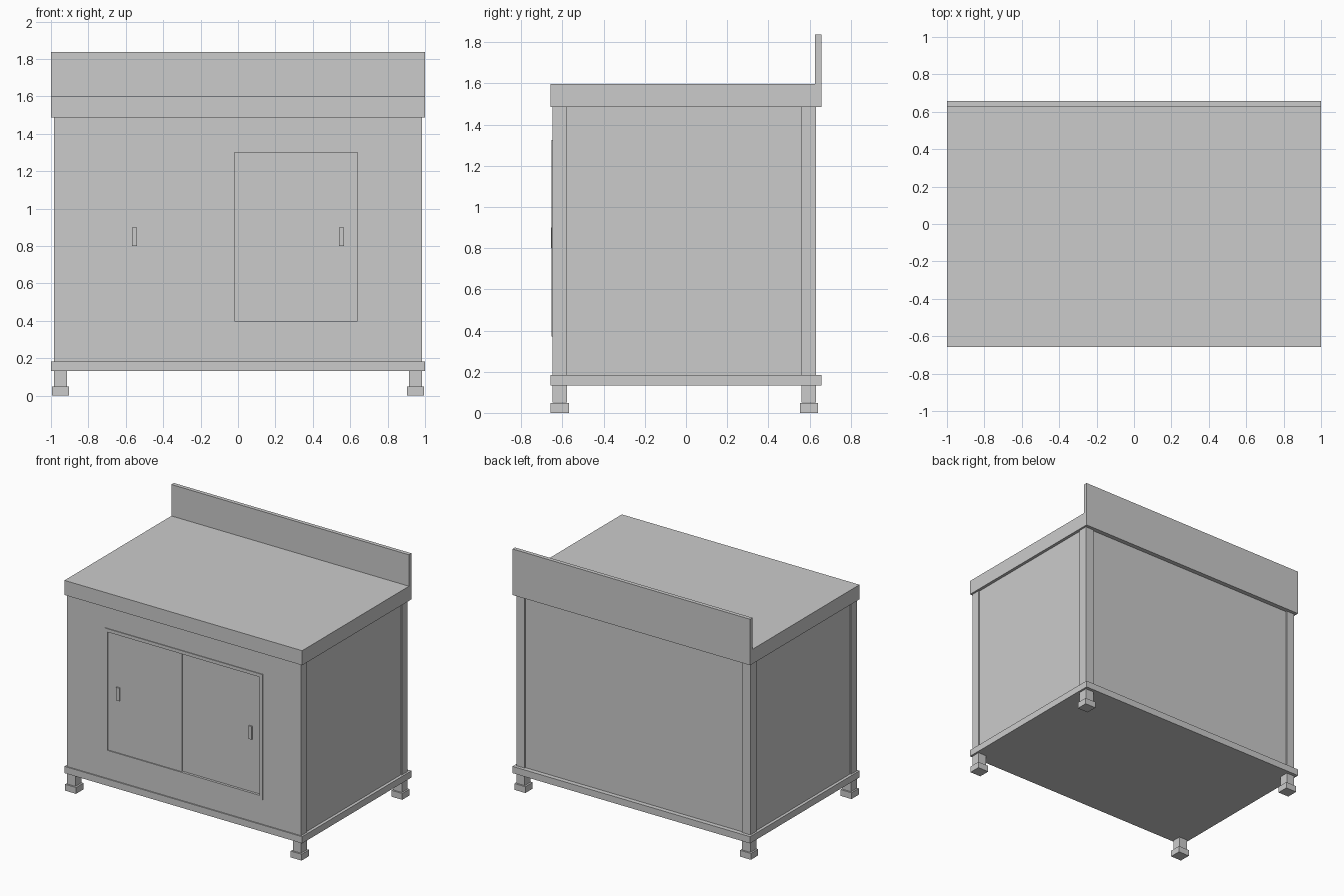
import bpy, bmesh

if "Cube" in bpy.data.objects:
    bpy.data.objects.remove(bpy.data.objects["Cube"])


def box(name, x, y, z):
    """Box from (min, max) ranges on each axis."""
    bm = bmesh.new()
    bmesh.ops.create_cube(bm, size=1)
    for v in bm.verts:
        v.co = [r[0] if c < 0 else r[1] for c, r in zip(v.co, (x, y, z))]
    return finish(name, bm)


def ring(name, outer, inner, y):
    """Rectangular plate facing -y with a rectangular hole; rects are x0, x1, z0, z1."""
    bm = bmesh.new()

    def loop(r, d):
        return [bm.verts.new((a, d, b)) for a, b in
                ((r[0], r[2]), (r[1], r[2]), (r[1], r[3]), (r[0], r[3]))]
    loops = [loop(outer, y[0]), loop(inner, y[0]), loop(inner, y[1]), loop(outer, y[1])]
    for k in range(4):
        a, b = loops[k], loops[(k + 1) % 4]
        for i in range(4):
            j = (i + 1) % 4
            bm.faces.new((a[i], a[j], b[j], b[i]))
    bmesh.ops.recalc_face_normals(bm, faces=bm.faces)
    return finish(name, bm)


def finish(name, bm):
    mesh = bpy.data.meshes.new(name)
    bm.to_mesh(mesh)
    bm.free()
    obj = bpy.data.objects.new(name, mesh)
    bpy.context.collection.objects.link(obj)
    return obj


# Worktop with upstand, and bottom shelf
box("worktop", (-1, 1), (-0.657, 0.657), (1.487, 1.598))
box("backsplash", (-1, 1), (0.627, 0.657), (1.598, 1.837))
box("bottom_shelf", (-1, 1), (-0.657, 0.657), (0.132, 0.183))

# Corner posts and feet
for side, sx in (("left", -1), ("right", 1)):
    for end, y0, y1 in (("front", -0.648, -0.577), ("back", 0.562, 0.632)):
        px = sorted((sx * 0.915, sx * 0.985))
        box(f"{end}_{side}_post", px, (y0, y1), (0.05, 1.487))
        fx = sorted((sx * 0.903, sx * 0.995))
        box(f"{end}_{side}_foot", fx, (y0 - 0.009, y1 + 0.009), (0, 0.048))

    # Side panel set in slightly between the posts
    sp = sorted((sx * 0.955, sx * 0.977))
    box(f"{side}_side_panel", sp, (-0.577, 0.562), (0.183, 1.487))

box("back_panel", (-0.915, 0.915), (0.60, 0.622), (0.183, 1.487))

# Front panel with door opening and a thin raised surround
opening = (-0.64, 0.64, 0.40, 1.30)
ring("front_panel", (-0.915, 0.915, 0.183, 1.487), opening, (-0.648, -0.62))
ring("door_surround", (-0.665, 0.665, 0.37, 1.325), opening, (-0.654, -0.648))

# Sliding doors, the left one running in front of the right
box("left_door", (-0.64, -0.02), (-0.646, -0.636), (0.40, 1.30))
box("right_door", (-0.06, 0.64), (-0.635, -0.625), (0.40, 1.30))
box("left_door_handle", (-0.567, -0.54), (-0.656, -0.646), (0.80, 0.90))
box("right_door_handle", (0.54, 0.567), (-0.645, -0.635), (0.80, 0.90))
